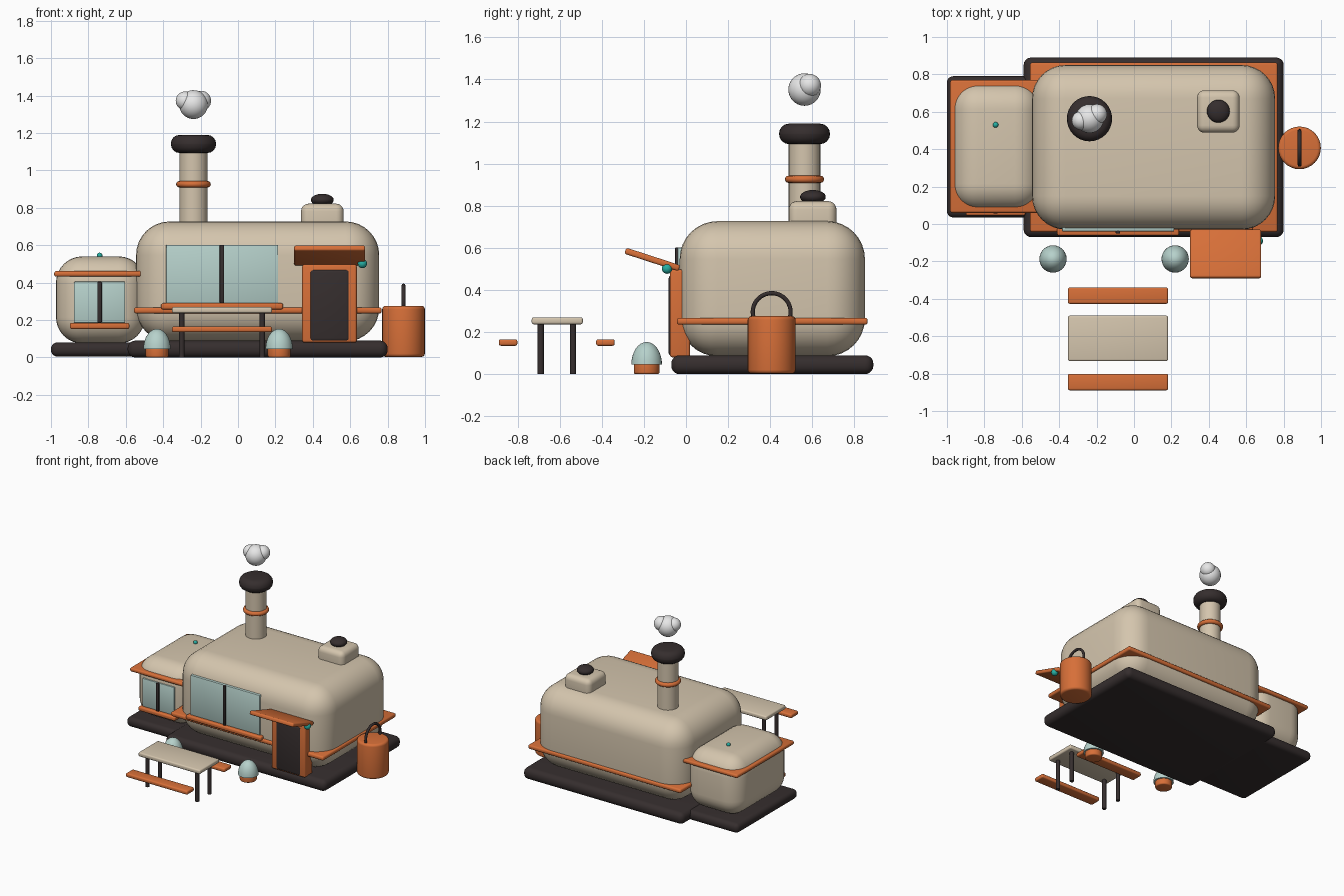
import bpy, bmesh
from math import radians
from mathutils import Matrix, Vector

cube = bpy.data.objects.get("Cube")
if cube:
    bpy.data.objects.remove(cube, do_unlink=True)


def material(name, rgb):
    m = bpy.data.materials.new(name)
    m.use_nodes = True
    m.diffuse_color = (*rgb, 1)
    m.node_tree.nodes["Principled BSDF"].inputs["Base Color"].default_value = (*rgb, 1)
    return m


CREAM = material("cream", (0.66, 0.56, 0.42))
ORANGE = material("burnt_orange", (0.68, 0.16, 0.04))
DARK = material("charcoal", (0.036, 0.027, 0.027))
GLASS = material("pale_glass", (0.47, 0.64, 0.60))
TEAL = material("teal", (0.02, 0.43, 0.37))
SMOKE = material("smoke_white", (0.80, 0.80, 0.80))


def finish(name, bm, mat, angle=35):
    mesh = bpy.data.meshes.new(name)
    bm.to_mesh(mesh)
    bm.free()
    mesh.materials.append(mat)
    mesh.shade_smooth()
    mesh.set_sharp_from_angle(angle=radians(angle))
    ob = bpy.data.objects.new(name, mesh)
    bpy.context.scene.collection.objects.link(ob)
    return ob


def box(name, x, y, z, mat, r=0.008, seg=3):
    """Rounded box spanning the given ranges."""
    bm = bmesh.new()
    lo, hi = Vector((x[0], y[0], z[0])), Vector((x[1], y[1], z[1]))
    bmesh.ops.create_cube(bm, size=1)
    bmesh.ops.scale(bm, vec=hi - lo, verts=bm.verts)
    bmesh.ops.bevel(bm, geom=bm.edges[:], offset=r, segments=seg, profile=0.5, affect='EDGES')
    ob = finish(name, bm, mat)
    ob.location = (lo + hi) / 2
    return ob


def cylinder(name, x, y, z, radius, mat, r=0.0, seg=32):
    bm = bmesh.new()
    bmesh.ops.create_cone(bm, cap_ends=True, segments=seg, radius1=radius, radius2=radius,
                          depth=z[1] - z[0])
    if r:
        rims = [e for e in bm.edges if abs(e.verts[0].co.z - e.verts[1].co.z) < 1e-5]
        bmesh.ops.bevel(bm, geom=rims, offset=r, segments=4, profile=0.5, affect='EDGES')
    ob = finish(name, bm, mat)
    ob.location = (x, y, (z[0] + z[1]) / 2)
    return ob


def ball(name, loc, radius, mat, height=None, half=False):
    """Sphere, or an upper half when half is set; height is the z radius."""
    bm = bmesh.new()
    bmesh.ops.create_uvsphere(bm, u_segments=28, v_segments=16, radius=radius)
    if half:
        geom = bm.verts[:] + bm.edges[:] + bm.faces[:]
        cut = bmesh.ops.bisect_plane(bm, geom=geom, plane_co=(0, 0, 0), plane_no=(0, 0, -1),
                                     clear_outer=True)
        rim = [e for e in bm.edges if e.is_boundary]
        bmesh.ops.holes_fill(bm, edges=rim, sides=0)
    if height:
        bmesh.ops.scale(bm, vec=(1, 1, height / radius), verts=bm.verts)
    ob = finish(name, bm, mat)
    ob.location = loc
    return ob


def ring(name, loc, major, minor, mat, upright=False):
    """Torus made by spinning a circle; upright turns it into the yz plane."""
    bm = bmesh.new()
    place = Matrix.Translation((major, 0, 0)) @ Matrix.Rotation(radians(90), 4, 'X')
    bmesh.ops.create_circle(bm, segments=12, radius=minor, matrix=place)
    bmesh.ops.spin(bm, geom=bm.verts[:] + bm.edges[:], cent=(0, 0, 0), axis=(0, 0, 1),
                   angle=radians(360), steps=40, use_merge=True)
    bmesh.ops.remove_doubles(bm, verts=bm.verts, dist=1e-5)
    bmesh.ops.recalc_face_normals(bm, faces=bm.faces)
    ob = finish(name, bm, mat, 60)
    ob.location = loc
    if upright:
        ob.rotation_euler = (0, radians(90), 0)
    return ob


# Foundation slabs
box("main_foundation", (-0.59, 0.80), (-0.07, 0.89), (0, 0.09), DARK, 0.04, 5)
box("annex_foundation", (-1.0, -0.46), (0.035, 0.79), (0.005, 0.08), DARK, 0.033, 5)

# Rounded house bodies and their belts
box("main_body", (-0.545, 0.755), (-0.03, 0.85), (0.085, 0.727), CREAM, 0.18, 8)
box("main_belt", (-0.556, 0.768), (-0.043, 0.863), (0.235, 0.268), ORANGE, 0.012)
box("annex_body", (-0.973, -0.497), (0.075, 0.754), (0.075, 0.54), CREAM, 0.14, 8)
box("annex_belt", (-0.983, -0.487), (0.06, 0.77), (0.432, 0.462), ORANGE, 0.012)
ball("annex_roof_bead", (-0.74, 0.53, 0.545), 0.015, TEAL)


def window(name, x, z, front, mid, over):
    """Pane, mullion and sill facing the front."""
    box(name + "_pane", x, (front, front + 0.08), z, GLASS, 0.005, 2)
    box(name + "_mullion", (mid - 0.012, mid + 0.012), (front - 0.012, front + 0.03), z, DARK, 0.005, 2)
    box(name + "_sill", (x[0] - over, x[1] + over), (front - 0.022, front + 0.04),
        (z[0] - 0.033, z[0]), ORANGE, 0.01)


window("main_window", (-0.385, 0.215), (0.29, 0.602), -0.04, -0.086, 0.026)
window("annex_window", (-0.877, -0.603), (0.185, 0.405), 0.067, -0.74, 0.022)

# Door with tilted awning and lamp
box("door_frame", (0.343, 0.635), (-0.077, 0.02), (0.08, 0.497), ORANGE, 0.012)
box("door_panel", (0.383, 0.597), (-0.083, 0.0), (0.085, 0.472), DARK, 0.018)
awning = box("awning", (0.30, 0.68), (-0.295, -0.025), (0.53, 0.56), ORANGE, 0.01)
awning.rotation_euler = (radians(-18), 0, 0)
ball("door_lamp", (0.665, -0.09, 0.502), 0.025, TEAL)

# Chimney and smoke
CX, CY = -0.238, 0.563
cylinder("chimney", CX, CY, (0.6, 1.13), 0.075, CREAM)
ring("chimney_ring", (CX, CY, 0.926), 0.076, 0.017, ORANGE)
cylinder("chimney_cap", CX, CY, (1.093, 1.19), 0.121, DARK, 0.047)
for i, (dx, dy, z, r) in enumerate([(0, 0, 1.352, 0.077), (-0.045, -0.01, 1.372, 0.05),
                                    (0.04, 0.024, 1.372, 0.054)]):
    ball(f"smoke_puff_{i + 1}", (CX + dx, CY + dy, z), r, SMOKE)

# Roof vent
box("roof_vent", (0.337, 0.565), (0.488, 0.715), (0.66, 0.822), CREAM, 0.04, 5)
ball("roof_vent_cap", (0.451, 0.603, 0.842), 0.061, DARK, 0.033)

# Picnic table, benches and legs
SPAN = (-0.353, 0.182)
box("table_top", SPAN, (-0.733, -0.49), (0.237, 0.27), CREAM, 0.01)
for side, y in (("front", -0.845), ("back", -0.383)):
    box(side + "_bench", SPAN, (y - 0.044, y + 0.044), (0.135, 0.166), ORANGE, 0.01)
for side, x in (("right", -0.301), ("left", 0.13)):
    for end, y in (("front", -0.69), ("back", -0.537)):
        cylinder(f"table_leg_{end}_{side}", x, y, (0, 0.245), 0.015, DARK, seg=16)

# Potted shrubs
for side, x in (("right", -0.433), ("left", 0.22)):
    cylinder("pot_" + side, x, -0.187, (0, 0.06), 0.061, ORANGE, 0.01)
    ball("shrub_" + side, (x, -0.187, 0.045), 0.073, GLASS, 0.108, half=True)

# Barrel with arched handle
cylinder("barrel", 0.885, 0.407, (0.003, 0.276), 0.114, ORANGE, 0.018)
ring("barrel_handle", (0.885, 0.407, 0.295), 0.09, 0.01, DARK, upright=True)
